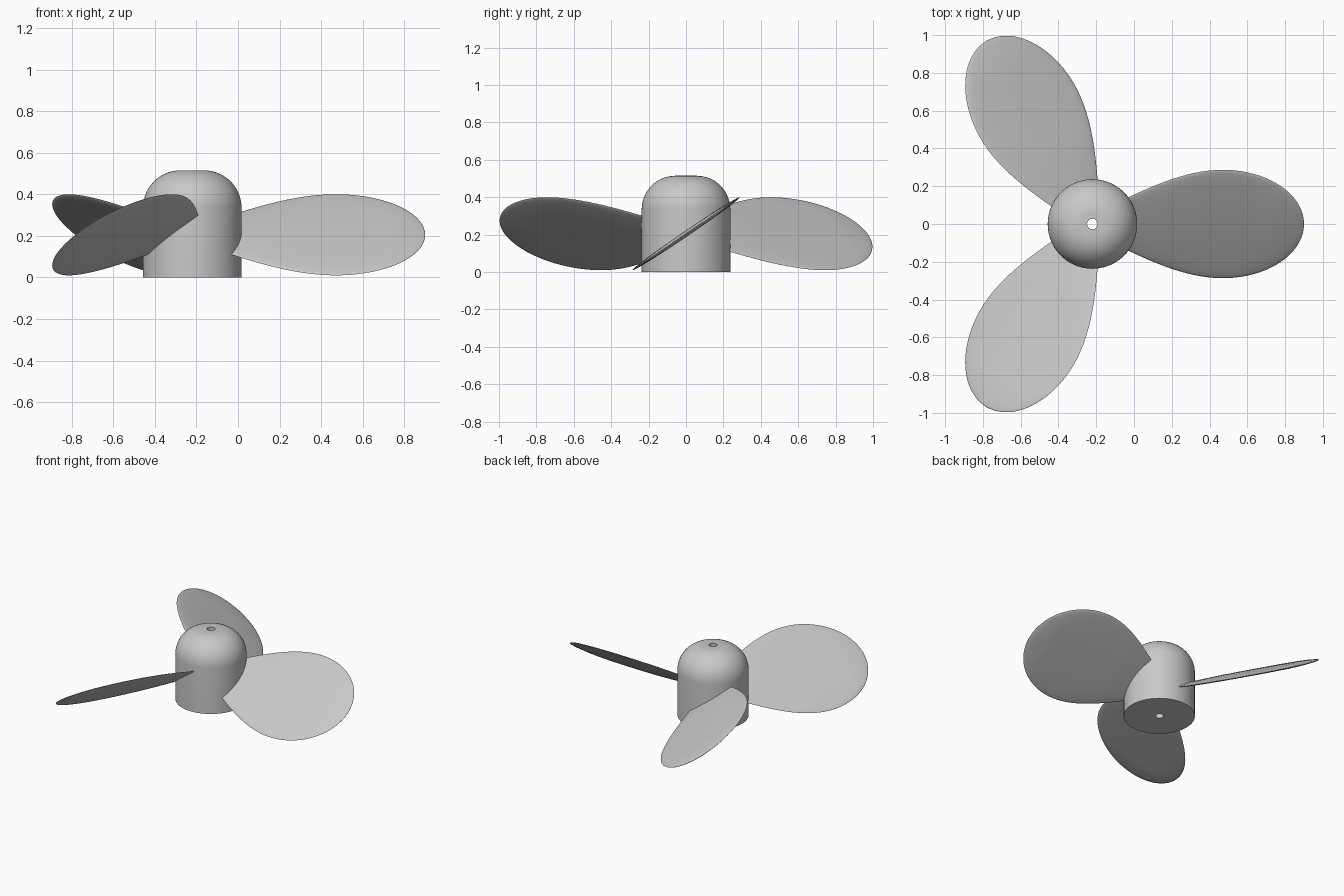
import bpy, bmesh, math
from mathutils import Matrix, Vector

if "Cube" in bpy.data.objects:
    bpy.data.objects.remove(bpy.data.objects["Cube"])

HUB_X, HUB_R, HUB_H = -0.22, 0.237, 0.515
HOLE_R, FILLET = 0.028, 0.18
PITCH = math.radians(34.2)

grey = bpy.data.materials.new("light grey")
grey.diffuse_color = (0.58, 0.58, 0.58, 1)
grey.use_nodes = True
grey.node_tree.nodes["Principled BSDF"].inputs["Base Color"].default_value = grey.diffuse_color


def finish(bm, name):
    bmesh.ops.recalc_face_normals(bm, faces=bm.faces)
    mesh = bpy.data.meshes.new(name)
    bm.to_mesh(mesh)
    bm.free()
    mesh.materials.append(grey)
    ob = bpy.data.objects.new(name, mesh)
    bpy.context.collection.objects.link(ob)
    bpy.ops.object.select_all(action='DESELECT')
    ob.select_set(True)
    bpy.context.view_layer.objects.active = ob
    bpy.ops.object.shade_smooth_by_angle(angle=math.radians(35))
    return ob


def bridge(bm, a, b):
    n = len(a)
    for i in range(n):
        bm.faces.new((a[i], a[(i + 1) % n], b[(i + 1) % n], b[i]))


# Hub: lathed closed profile with a rounded shoulder and a through bore
profile = [(HOLE_R, 0), (HUB_R, 0)]
for i in range(15):
    a = math.pi / 2 * i / 14
    profile.append((HUB_R - FILLET + FILLET * math.cos(a),
                    HUB_H - FILLET + FILLET * math.sin(a)))
profile.append((HOLE_R, HUB_H))
bm = bmesh.new()
SEG = 72
rings = [[bm.verts.new((HUB_X + r * math.cos(2 * math.pi * k / SEG),
                        r * math.sin(2 * math.pi * k / SEG), z))
          for k in range(SEG)] for r, z in profile]
for i in range(len(rings)):
    bridge(bm, rings[i], rings[(i + 1) % len(rings)])
finish(bm, "hub")

# Blade outline: (distance from axis, half chord), widening root then elliptic tip
R_WIDE, R_TIP, CHORD = 0.69, 1.12, 0.347
outline = []
for i in range(16):
    s = i / 15
    r = 0.12 + (R_WIDE - 0.12) * s
    outline.append((r, 0.13 + (CHORD - 0.13) * (1.55 * s - 0.1 * s * s - 0.45 * s ** 3)))
for i in range(1, 20):
    a = math.pi / 2 * i / 20
    outline.append((R_WIDE + (R_TIP - R_WIDE) * math.sin(a), CHORD * math.cos(a)))


# Blades: thin elliptical sections, pitched about the blade axis
def blade(name, angle):
    bm = bmesh.new()
    place = (Matrix.Translation((HUB_X, 0, 0.205))
             @ Matrix.Rotation(angle, 4, 'Z') @ Matrix.Rotation(PITCH, 4, 'X'))
    n = 40
    loops = []
    for r, w in outline:
        t = 0.015 * min(1, w / CHORD * 1.3)
        loops.append([bm.verts.new(place @ Vector((r, w * math.cos(2 * math.pi * k / n),
                                                   t * math.sin(2 * math.pi * k / n))))
                      for k in range(n)])
    for a, b in zip(loops, loops[1:]):
        bridge(bm, a, b)
    bm.faces.new(loops[0])
    tip = bm.verts.new(place @ Vector((R_TIP, 0, 0)))
    for k in range(n):
        bm.faces.new((loops[-1][k], loops[-1][(k + 1) % n], tip))
    ob = finish(bm, name)
    ob.data.shade_smooth()


for i in range(3):
    blade(f"blade_{i + 1}", math.radians(120 * i))
